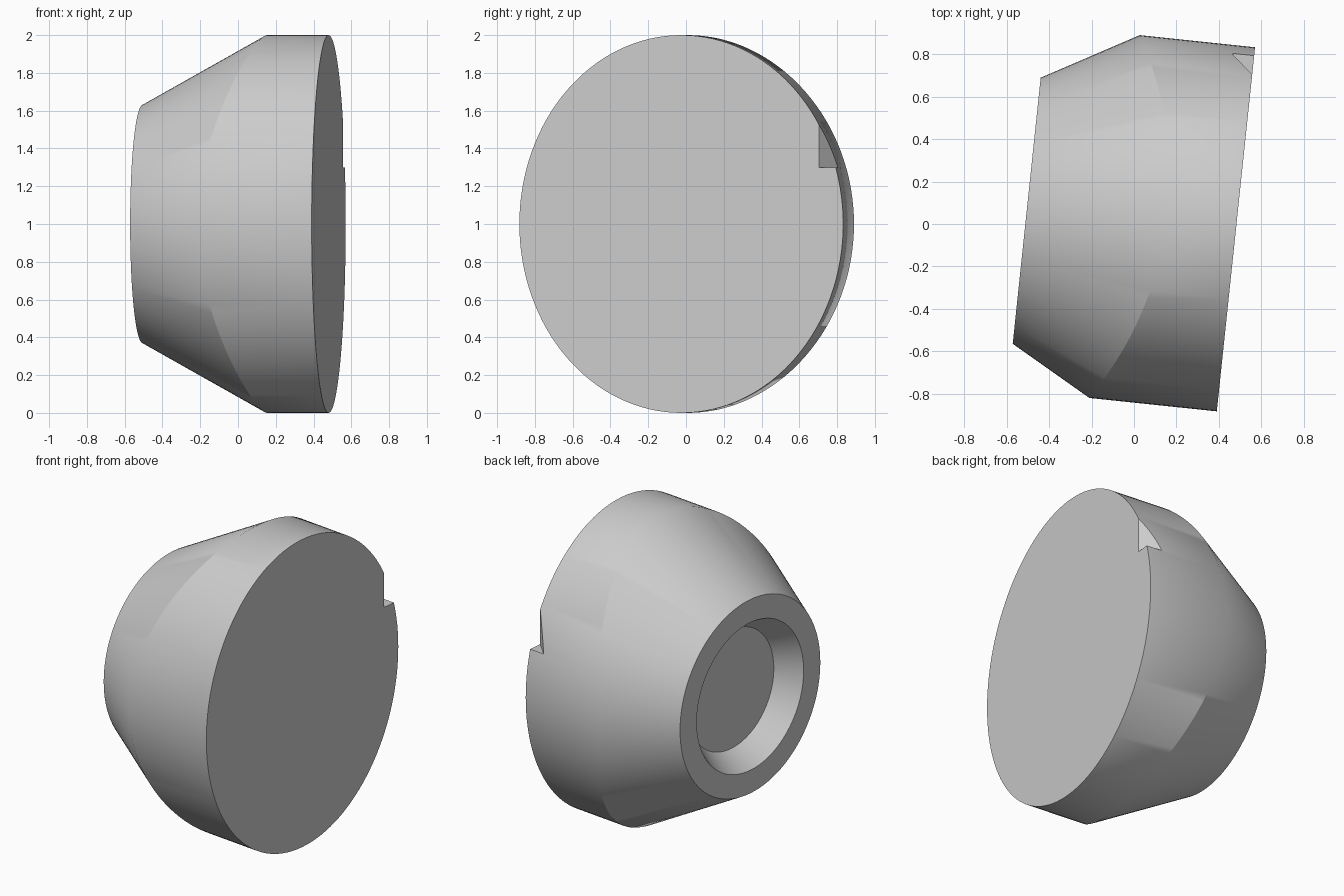
import bpy
import bmesh
from math import cos, sin, pi, hypot, radians
from mathutils import Matrix

cube = bpy.data.objects.get("Cube")
if cube:
    bpy.data.objects.remove(cube, do_unlink=True)

SEGMENTS = 128
HALF_WIDTH, HALF_HEIGHT = 0.862, 1.0   # oval cross-section
LENGTH = 0.989                         # wide face to narrow end
END_RADIUS, CONE_SLOPE = 0.63, 0.56
CONE_OFFSET = -0.016                   # cone axis beside the oval's axis
RIM_RADIUS, FLOOR_RADIUS, RECESS_DEPTH = 0.48, 0.385, 0.15

grey = bpy.data.materials.new("plain grey")
grey.use_nodes = True
colour = (0.6, 0.6, 0.6, 1)
grey.diffuse_color = colour
grey.node_tree.nodes["Principled BSDF"].inputs["Base Color"].default_value = colour


def make_object(name, bm):
    bmesh.ops.recalc_face_normals(bm, faces=bm.faces)
    mesh = bpy.data.meshes.new(name)
    bm.to_mesh(mesh)
    bm.free()
    mesh.materials.append(grey)
    obj = bpy.data.objects.new(name, mesh)
    bpy.context.collection.objects.link(obj)
    return obj


# Oval drum cut by a round cone, with a dished recess in the narrow end
bm = bmesh.new()
rings = [[] for _ in range(5)]
for i in range(SEGMENTS):
    a = 2 * pi * i / SEGMENTS
    v, z = HALF_WIDTH * cos(a), HALF_HEIGHT * sin(a)
    dv = v - CONE_OFFSET
    r = hypot(dv, z)
    kink = -LENGTH + (r - END_RADIUS) / CONE_SLOPE
    rings[0].append(bm.verts.new((0, v, z)))
    rings[1].append(bm.verts.new((kink, v, z)))
    recess = ((-LENGTH, END_RADIUS), (-LENGTH, RIM_RADIUS),
              (RECESS_DEPTH - LENGTH, FLOOR_RADIUS))
    for ring, (u, radius) in zip(rings[2:], recess):
        ring.append(bm.verts.new((u, CONE_OFFSET + dv / r * radius, z / r * radius)))
for low, high in zip(rings, rings[1:]):
    for i in range(SEGMENTS):
        j = (i + 1) % SEGMENTS
        bm.faces.new((low[i], low[j], high[j], high[i]))
bm.faces.new(rings[0])
bm.faces.new(rings[-1])
bm.transform(Matrix.Translation((0.48, -0.025, 1)) @ Matrix.Rotation(radians(-6), 4, "Z"))
body = make_object("tapered_body", bm)

# Corner notch: flat floor and an upright slanted wall
bm = bmesh.new()
outline = ((0.645, 0.61), (0.36, 0.91), (0.645, 1.2), (0.9, 0.91))
base = bm.faces.new([bm.verts.new((x, y, 1.3)) for x, y in outline])
top = bmesh.ops.extrude_face_region(bm, geom=[base])["geom"]
bmesh.ops.translate(bm, vec=(0, 0, 0.6),
                    verts=[e for e in top if isinstance(e, bmesh.types.BMVert)])
cutter = make_object("notch_cutter", bm)
cutter.hide_render = True

bpy.ops.object.select_all(action="DESELECT")
bpy.context.view_layer.objects.active = body
body.select_set(True)
cut = body.modifiers.new("notch", "BOOLEAN")
cut.operation = "DIFFERENCE"
cut.solver = "EXACT"
cut.object = cutter
bpy.ops.object.modifier_apply(modifier=cut.name)
bpy.data.objects.remove(cutter, do_unlink=True)

bpy.ops.object.shade_smooth_by_angle(angle=radians(30))
